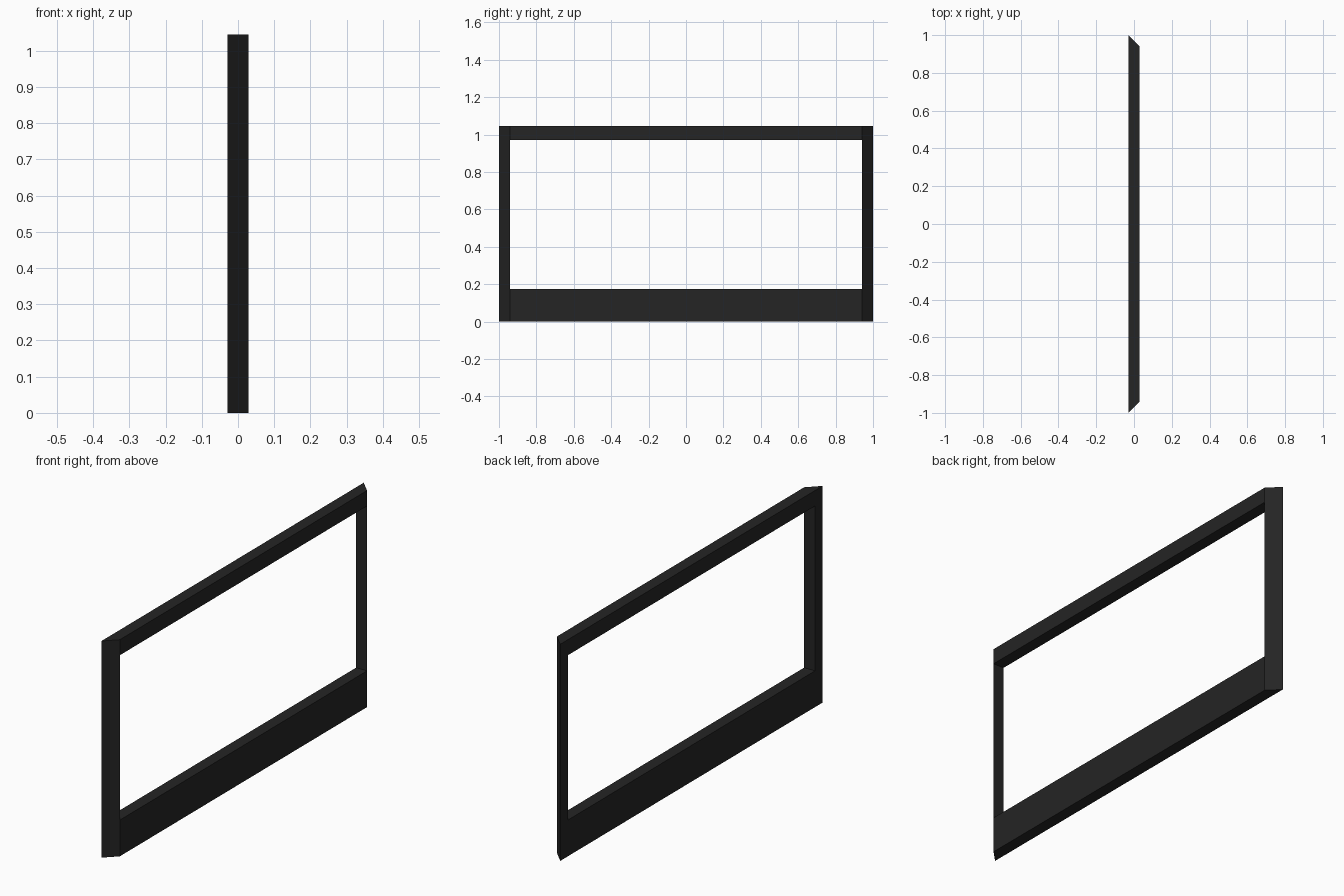
import bpy, bmesh

if "Cube" in bpy.data.objects:
    bpy.data.objects.remove(bpy.data.objects["Cube"])

X, OUT, INN = 0.029, 1.0, 0.942           # half thickness, back and front half widths
Z_SILL, Z_HEAD, Z_TOP = 0.175, 0.97, 1.045

mat = bpy.data.materials.new("charcoal black")
mat.diffuse_color = (0.018, 0.018, 0.018, 1)
mat.use_nodes = True
mat.node_tree.nodes["Principled BSDF"].inputs["Base Color"].default_value = mat.diffuse_color


def prism(name, plan, z0, z1, caps=True):
    """Extrude a plan outline upwards between two heights."""
    bm = bmesh.new()
    low = [bm.verts.new((x, y, z0)) for x, y in plan]
    high = [bm.verts.new((x, y, z1)) for x, y in plan]
    n = len(plan)
    for i in range(n):
        j = (i + 1) % n
        bm.faces.new((low[i], low[j], high[j], high[i]))
    if caps:
        bm.faces.new(low[::-1])
        bm.faces.new(high)
    me = bpy.data.meshes.new(name)
    bm.to_mesh(me)
    bm.free()
    me.materials.append(mat)
    ob = bpy.data.objects.new(name, me)
    bpy.context.collection.objects.link(ob)
    return ob


# Rails with mitred ends
rail = [(-X, -OUT), (X, -INN), (X, INN), (-X, OUT)]
prism("bottom_rail", rail, 0, Z_SILL)
prism("top_rail", rail, Z_HEAD, Z_TOP)

# Triangular side posts, open where they meet the rails
prism("right_post", [(-X, INN), (X, INN), (-X, OUT)], Z_SILL, Z_HEAD, False)
prism("left_post", [(-X, -OUT), (X, -INN), (-X, -INN)], Z_SILL, Z_HEAD, False)
